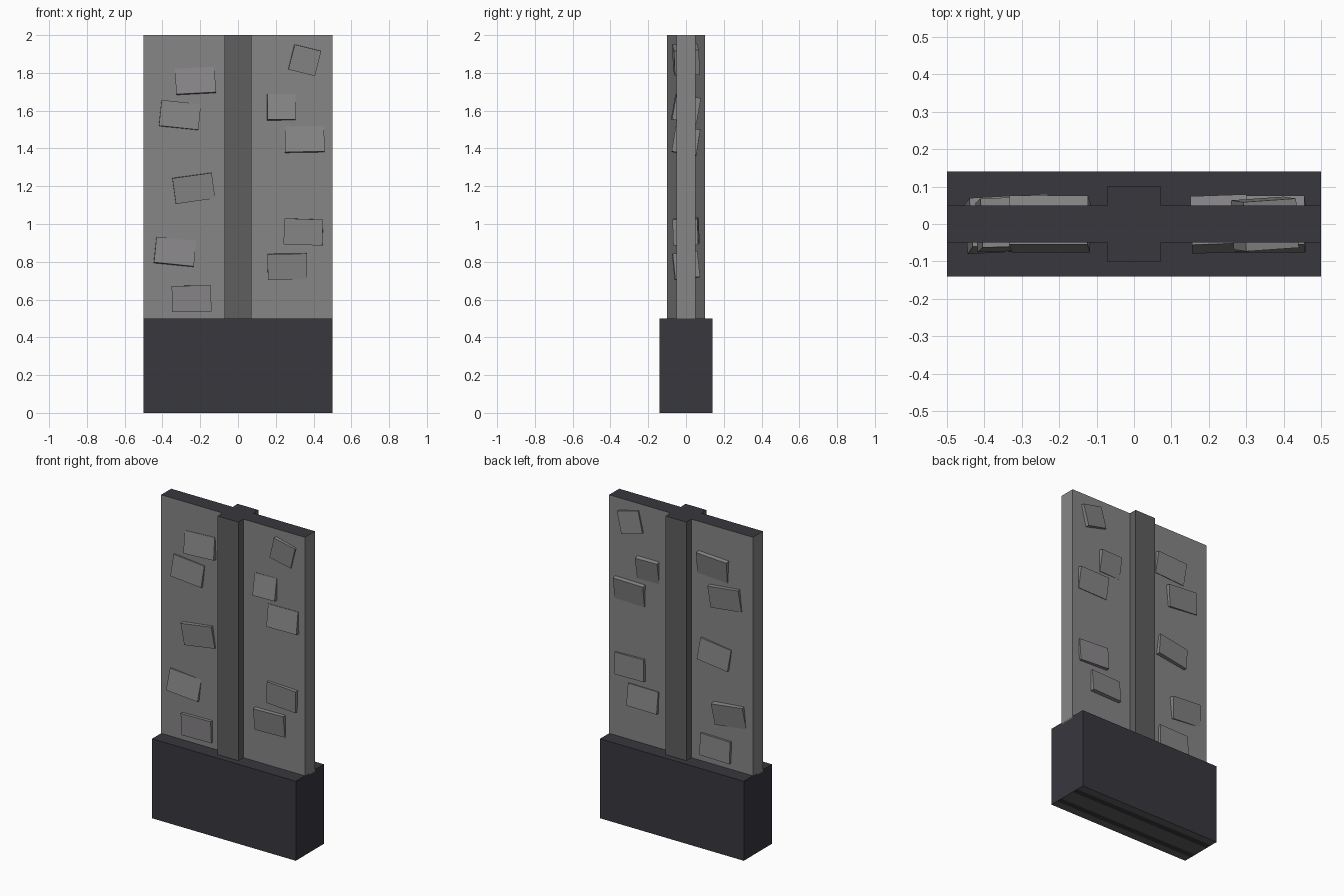
import bpy, bmesh, math
from mathutils import Euler, Matrix, Vector

if "Cube" in bpy.data.objects:
    bpy.data.objects.remove(bpy.data.objects["Cube"])


def material(name, r, g, b):
    m = bpy.data.materials.new(name)
    m.diffuse_color = (r, g, b, 1)
    m.use_nodes = True
    m.node_tree.nodes["Principled BSDF"].inputs["Base Color"].default_value = m.diffuse_color
    return m


STONE = material("grey stone", 0.245, 0.238, 0.245)
PILLAR = material("dark grey", 0.112, 0.112, 0.112)
DARK = material("charcoal", 0.040, 0.038, 0.048)


def box(name, size, loc, mats, rot=(0, 0, 0), cuts=(), rule=None):
    """Box with optional lengthwise cuts and a material rule per face."""
    bm = bmesh.new()
    bmesh.ops.create_cube(bm, size=1, matrix=Matrix.Diagonal((*size, 1)))
    for y in cuts:
        bmesh.ops.bisect_plane(bm, geom=bm.verts[:] + bm.edges[:] + bm.faces[:],
                               plane_co=(0, y, 0), plane_no=(0, 1, 0))
    bm.normal_update()
    if rule:
        for f in bm.faces:
            f.material_index = rule(f.normal, f.calc_center_median())
    mesh = bpy.data.meshes.new(name)
    bm.to_mesh(mesh)
    bm.free()
    for m in mats:
        mesh.materials.append(m)
    ob = bpy.data.objects.new(name, mesh)
    ob.location = loc
    ob.rotation_euler = Euler([math.radians(a) for a in rot])
    bpy.context.collection.objects.link(ob)
    return ob


def dark_top(n, c):
    return 1 if n.z > 0.5 else 0


def base_faces(n, c):
    # grey underside with two charcoal bands
    if n.z > -0.5:
        return 0
    return 0 if 0.05 < abs(c.y) < 0.09 else 1


# Plinth
box("base", (1.0, 0.28, 0.5), (0, 0, 0.25), [DARK, PILLAR],
    cuts=(-0.09, -0.05, 0.05, 0.09), rule=base_faces)

# Wall panel and central pillar, both with charcoal tops
box("wall_panel", (1.0, 0.1, 1.51), (0, 0, 1.245), [STONE, DARK], rule=dark_top)
box("pillar", (0.144, 0.2, 1.51), (0, 0, 1.245), [PILLAR, DARK], rule=dark_top)

# Loose bricks passing through the wall: x, z, width, lean, roll, yaw
BRICKS = [
    (0.35, 1.87, 0.145, 3, 14, 4),
    (-0.225, 1.75, 0.21, -9, -3, 0),
    (-0.31, 1.572, 0.21, -5, 6, 2),
    (0.228, 1.61, 0.15, -10, 0, 2),
    (0.353, 1.44, 0.208, -9, -1, 0),
    (-0.237, 1.193, 0.21, 4, -8, 2),
    (0.348, 0.96, 0.205, 2, 2, -2),
    (0.26, 0.78, 0.208, 6, -1, 1),
    (-0.337, 0.845, 0.212, -8, 6, 3),
    (-0.246, 0.607, 0.208, 2, -1, 0),
]
for i, (x, z, width, lean, roll, yaw) in enumerate(BRICKS):
    box(f"brick_{i + 1}", (width, 0.132, 0.137), (x, 0, z), [STONE],
        rot=(lean, roll, yaw))
